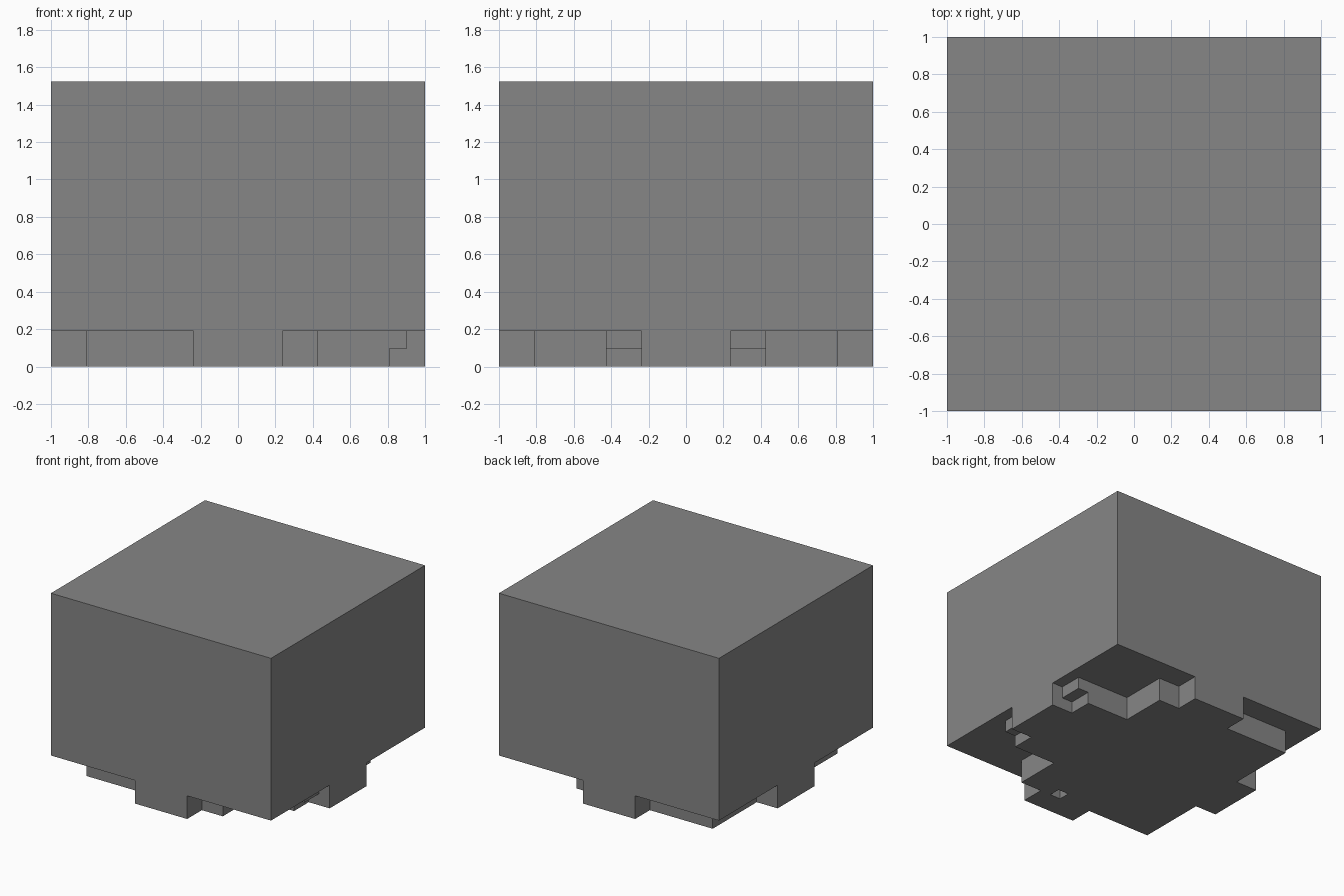
import bpy, bmesh

if "Cube" in bpy.data.objects:
    bpy.data.objects.remove(bpy.data.objects["Cube"])

U = 2 / 21          # one grid step
H = 10.5            # half width in steps

grey = bpy.data.materials.new("plain grey")
grey.use_nodes = True
colour = (0.24, 0.24, 0.24, 1)
grey.diffuse_color = colour
grey.node_tree.nodes["Principled BSDF"].inputs["Base Color"].default_value = colour


def prism(name, profile, z0, z1, sx=1, sy=1):
    """Extrude a plan outline, given in grid steps, from z0 to z1."""
    bm = bmesh.new()
    face = bm.faces.new([bm.verts.new((sx * x * U, sy * y * U, z0 * U)) for x, y in profile])
    top = bmesh.ops.extrude_face_region(bm, geom=[face])["geom"]
    verts = [g for g in top if isinstance(g, bmesh.types.BMVert)]
    bmesh.ops.translate(bm, verts=verts, vec=(0, 0, (z1 - z0) * U))
    bmesh.ops.recalc_face_normals(bm, faces=bm.faces)
    mesh = bpy.data.meshes.new(name)
    bm.to_mesh(mesh)
    bm.free()
    mesh.materials.append(grey)
    obj = bpy.data.objects.new(name, mesh)
    bpy.context.collection.objects.link(obj)
    return obj


def rect(x0, x1, y0, y1):
    return [(x0, y0), (x1, y0), (x1, y1), (x0, y1)]


def carve(target, cutter):
    """Subtract the cutter for good, then discard it."""
    cutter.hide_render = True
    mod = target.modifiers.new("cut", "BOOLEAN")
    mod.operation = "DIFFERENCE"
    mod.solver = "EXACT"
    mod.object = cutter
    bpy.context.view_layer.objects.active = target
    bpy.ops.object.modifier_apply(modifier=mod.name)
    bpy.data.objects.remove(cutter)


# Solid block
body = prism("block_body", rect(-H, H, -H, H), 0, 16)

# Underside corner recesses, leaving a flush tab in the middle of each side
plain_corner = [(12, 2.5), (12, 12), (2.5, 12), (2.5, 8.5), (8.5, 8.5), (8.5, 2.5)]
stepped_corner = [(12, 2.5), (12, 12), (2.5, 12), (2.5, 8.5),
                  (4.5, 8.5), (4.5, 4.5), (9.5, 4.5), (9.5, 2.5)]
for sy in (-1, 1):
    carve(body, prism("plain_recess", plain_corner, -1, 2, -1, sy))
    carve(body, prism("stepped_recess", stepped_corner, -1, 2, 1, sy))
    # Small undercut below the step
    carve(body, prism("undercut", rect(8.5, 10, 2.5, 5), -1, 1, 1, sy))

# Small square hole in the underside
carve(body, prism("hole", rect(0.5, 1.5, -8.5, -7.5), -1, 1))
